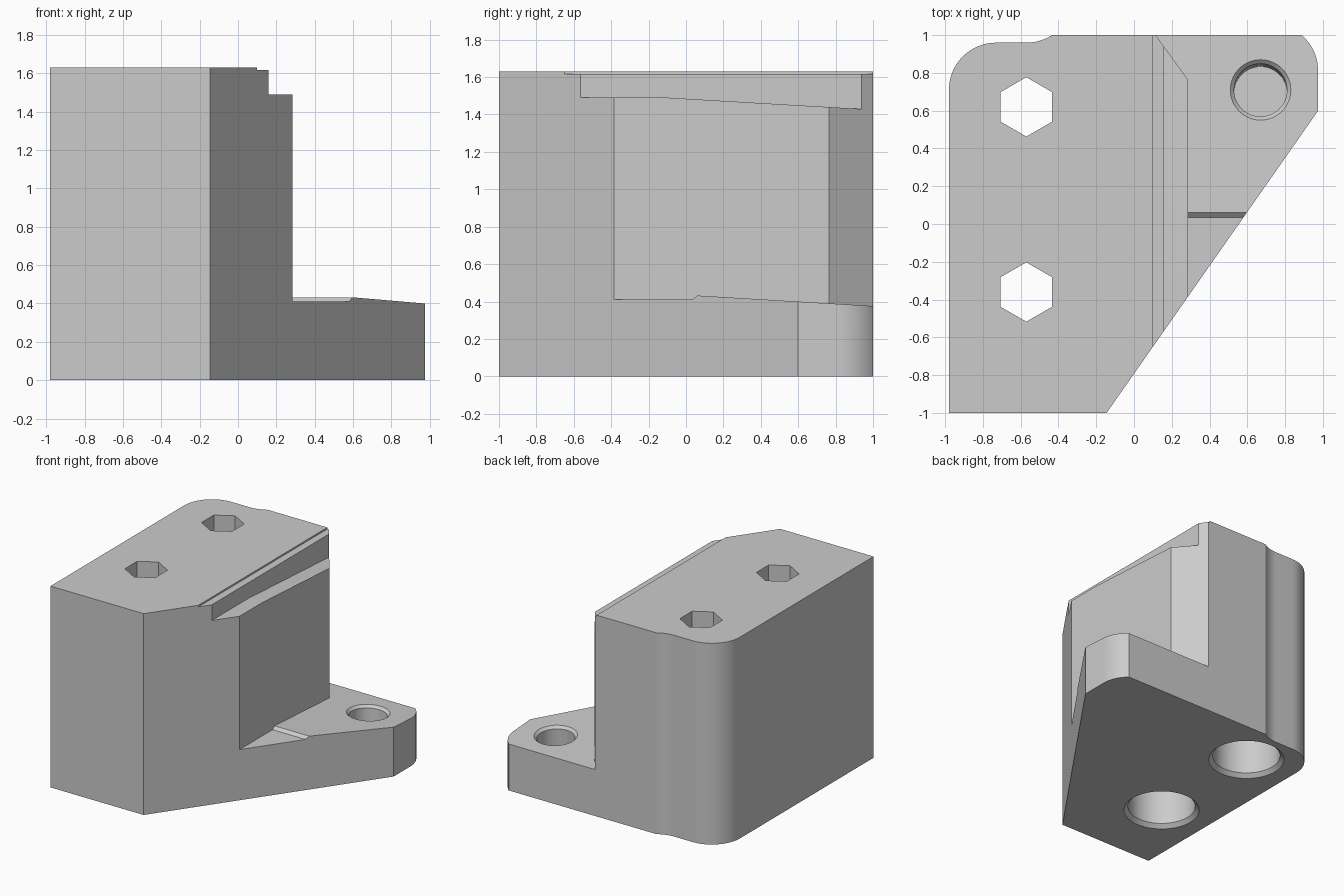
import bpy, bmesh
from math import sin, cos, pi, radians, asin
from mathutils import Matrix, Vector

cube = bpy.data.objects.get("Cube")
if cube:
    bpy.data.objects.remove(cube, do_unlink=True)

grey = bpy.data.materials.new("plain grey")
grey.use_nodes = True
colour = (0.6, 0.6, 0.6, 1)
grey.diffuse_color = colour
grey.node_tree.nodes["Principled BSDF"].inputs["Base Color"].default_value = colour


def finish(name, bm):
    bmesh.ops.recalc_face_normals(bm, faces=bm.faces)
    mesh = bpy.data.meshes.new(name)
    bm.to_mesh(mesh)
    bm.free()
    mesh.materials.append(grey)
    ob = bpy.data.objects.new(name, mesh)
    bpy.context.collection.objects.link(ob)
    return ob


def extrude(points, direction):
    bm = bmesh.new()
    face = bm.faces.new([bm.verts.new(p) for p in points])
    out = bmesh.ops.extrude_face_region(bm, geom=[face], use_keep_orig=True)
    moved = [v for v in out["geom"] if isinstance(v, bmesh.types.BMVert)]
    bmesh.ops.translate(bm, verts=moved, vec=direction)
    return bm


def lathe(name, profile, place, sides=64):
    """Closed solid from (radius, height) rings."""
    bm = bmesh.new()
    angles = [pi / 2 + 2 * pi * i / sides for i in range(sides)]
    rings = [[bm.verts.new((r * cos(a), r * sin(a), z)) for a in angles]
             for r, z in profile]
    for low, high in zip(rings, rings[1:]):
        for i in range(sides):
            j = (i + 1) % sides
            bm.faces.new((low[i], low[j], high[j], high[i]))
    bm.faces.new(rings[0])
    bm.faces.new(rings[-1])
    bm.transform(place)
    return finish(name, bm)


def arc(cx, cy, r, start, end, steps=16):
    return [(cx + r * cos(a), cy + r * sin(a)) for a in
            (start + (end - start) * i / steps for i in range(steps + 1))]


def side_cut(name, floor, x):
    """Cutter open to +x whose floor follows (y, z) points."""
    points = [(x, y, z) for y, z in floor] + [(x, 1.2, 2), (x, -1.2, 2)]
    return extrude(points, (1.4 - x, 0, 0))


# Block outline with its rounded back corners
R = 0.25
tip = asin(0.19 / R)
flare = asin(0.21 / R)
outline = [(-0.98, -1), (-0.145, -1), (0.975, 0.6)]
outline += arc(0.725, 0.81, R, 0, tip)
outline += arc(-0.57, 1.21, R, -flare, -pi / 2)
outline += arc(-0.73, 0.71, R, pi / 2, pi)
block = finish("bracket_block",
               extrude([(x, y, 0) for x, y in outline], (0, 0, 1.63)))

# Open space above the foot plate, with a small raised ramp
foot_floor = [(-1.2, 0.41), (0.035, 0.41), (0.06, 0.432), (1.2, 0.364)]
cutters = [finish("foot_cutter", side_cut("foot", foot_floor, 0.285))]

# Angled back corner of the tower
bm = side_cut("corner", foot_floor, 0)
cut = bmesh.ops.bisect_plane(
    bm, geom=bm.verts[:] + bm.edges[:] + bm.faces[:],
    plane_co=(0.285, 0.765, 0), plane_no=Vector((0.235, 0.17, 0)).normalized(),
    clear_inner=True)
bmesh.ops.contextual_create(
    bm, geom=[e for e in cut["geom_cut"] if isinstance(e, bmesh.types.BMEdge)])
cutters.append(finish("corner_cutter", bm))

# Sloping ledge and shallow step along the top
ledge_floor = [(-1.2, 1.49), (-0.1, 1.49), (1.2, 1.414)]
cutters.append(finish("ledge_cutter", side_cut("ledge", ledge_floor, 0.16)))
step_floor = [(-1.2, 1.617), (1.2, 1.617)]
cutters.append(finish("step_cutter", side_cut("step", step_floor, 0.1)))

# Chamfered blind hole, square to the sloping foot
tilt = Matrix.Translation((0.67, 0.71, 0.393)) @ Matrix.Rotation(-0.0585, 4, "X")
cutters.append(lathe("foot_hole_cutter",
                     [(0.14, -0.28), (0.14, -0.02), (0.18, 0.02)], tilt))

# Bolt bores from below, meeting hexagonal sockets from above
for y in (-0.36, 0.62):
    place = Matrix.Translation((-0.57, y, 0))
    cutters.append(lathe("bore_cutter",
                         [(0.30, -0.02), (0.25, 0.03), (0.25, 0.9)], place))
    cutters.append(lathe("hex_cutter", [(0.157, 0.8), (0.157, 2)], place, 6))

bpy.context.view_layer.objects.active = block
for cutter in cutters:
    mod = block.modifiers.new(cutter.name, "BOOLEAN")
    mod.operation = "DIFFERENCE"
    mod.solver = "EXACT"
    mod.object = cutter
    bpy.ops.object.modifier_apply(modifier=mod.name)
    bpy.data.objects.remove(cutter, do_unlink=True)

for ob in bpy.context.selected_objects:
    ob.select_set(False)
block.select_set(True)
bpy.ops.object.shade_smooth_by_angle(angle=radians(10))
